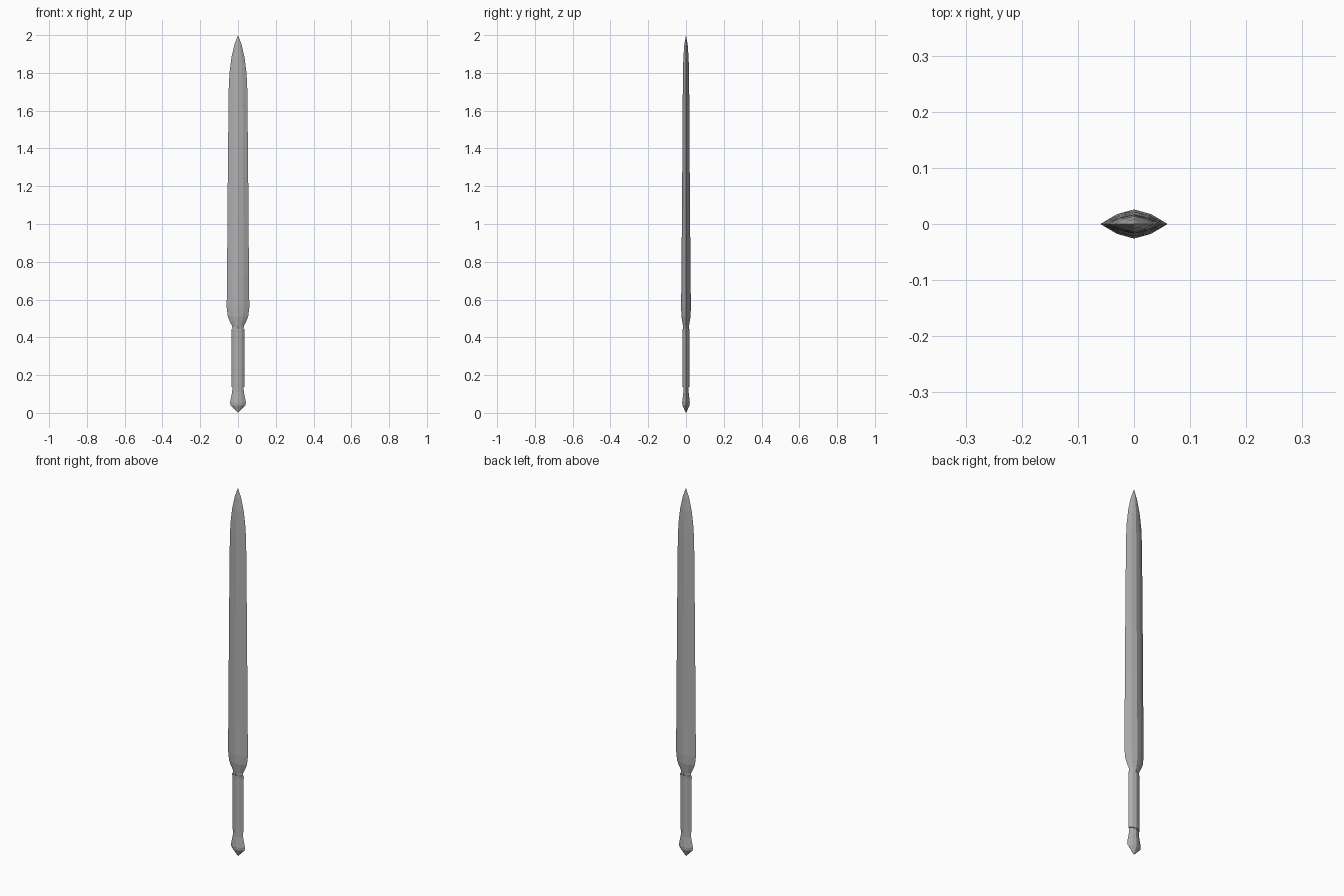
import bpy, bmesh

if "Cube" in bpy.data.objects:
    bpy.data.objects.remove(bpy.data.objects["Cube"])

steel = bpy.data.materials.new("dark_steel")
steel.diffuse_color = (0.43, 0.43, 0.43, 1)
steel.use_nodes = True
steel.node_tree.nodes["Principled BSDF"].inputs["Base Color"].default_value = steel.diffuse_color


def loft(name, section, rows):
    """Loft a unit cross-section through rows of (z, half width, half depth)."""
    bm = bmesh.new()
    rings = []
    for z, w, d in rows:
        if w == 0:
            rings.append([bm.verts.new((0, 0, z))])
        else:
            rings.append([bm.verts.new((x * w, y * d, z)) for x, y in section])
    n = len(section)
    for a, b in zip(rings, rings[1:]):
        for i in range(n):
            j = (i + 1) % n
            if len(a) == 1:
                bm.faces.new((a[0], b[j], b[i]))
            elif len(b) == 1:
                bm.faces.new((a[i], a[j], b[0]))
            else:
                bm.faces.new((a[i], a[j], b[j], b[i]))
    for ring in (rings[0], rings[-1]):
        if len(ring) > 1:
            bm.faces.new(ring)
    bmesh.ops.recalc_face_normals(bm, faces=bm.faces)
    mesh = bpy.data.meshes.new(name)
    bm.to_mesh(mesh)
    bm.free()
    mesh.materials.append(steel)
    obj = bpy.data.objects.new(name, mesh)
    bpy.context.collection.objects.link(obj)
    return obj


def section(x, y):
    """Eight-sided lens: sharp sides, ridge front and back, one bevel between."""
    return [(1, 0), (x, y), (0, 1), (-x, y), (-1, 0), (-x, -y), (0, -1), (x, -y)]


lens = section(0.5, 0.68)

# leaf-shaped blade with a narrow neck
loft("blade", lens, [
    (0.43, 0.029, 0.014), (0.46, 0.031, 0.016), (0.485, 0.044, 0.020),
    (0.51, 0.054, 0.024), (0.56, 0.060, 0.026), (0.73, 0.058, 0.024),
    (1.0, 0.056, 0.022), (1.25, 0.054, 0.020), (1.55, 0.051, 0.018),
    (1.72, 0.049, 0.017), (1.80, 0.045, 0.016), (1.88, 0.035, 0.014),
    (1.95, 0.019, 0.009), (2.0, 0, 0)])

# straight grip with a slight lip at the top
loft("grip", section(0.55, 0.7), [
    (0.138, 0.034, 0.018), (0.43, 0.034, 0.018),
    (0.436, 0.036, 0.019), (0.443, 0.034, 0.018)])

# flared pommel
loft("pommel", lens, [
    (0.0, 0, 0), (0.012, 0.012, 0.006), (0.04, 0.039, 0.019), (0.055, 0.042, 0.020),
    (0.075, 0.038, 0.018), (0.11, 0.031, 0.014), (0.145, 0.029, 0.014)])
